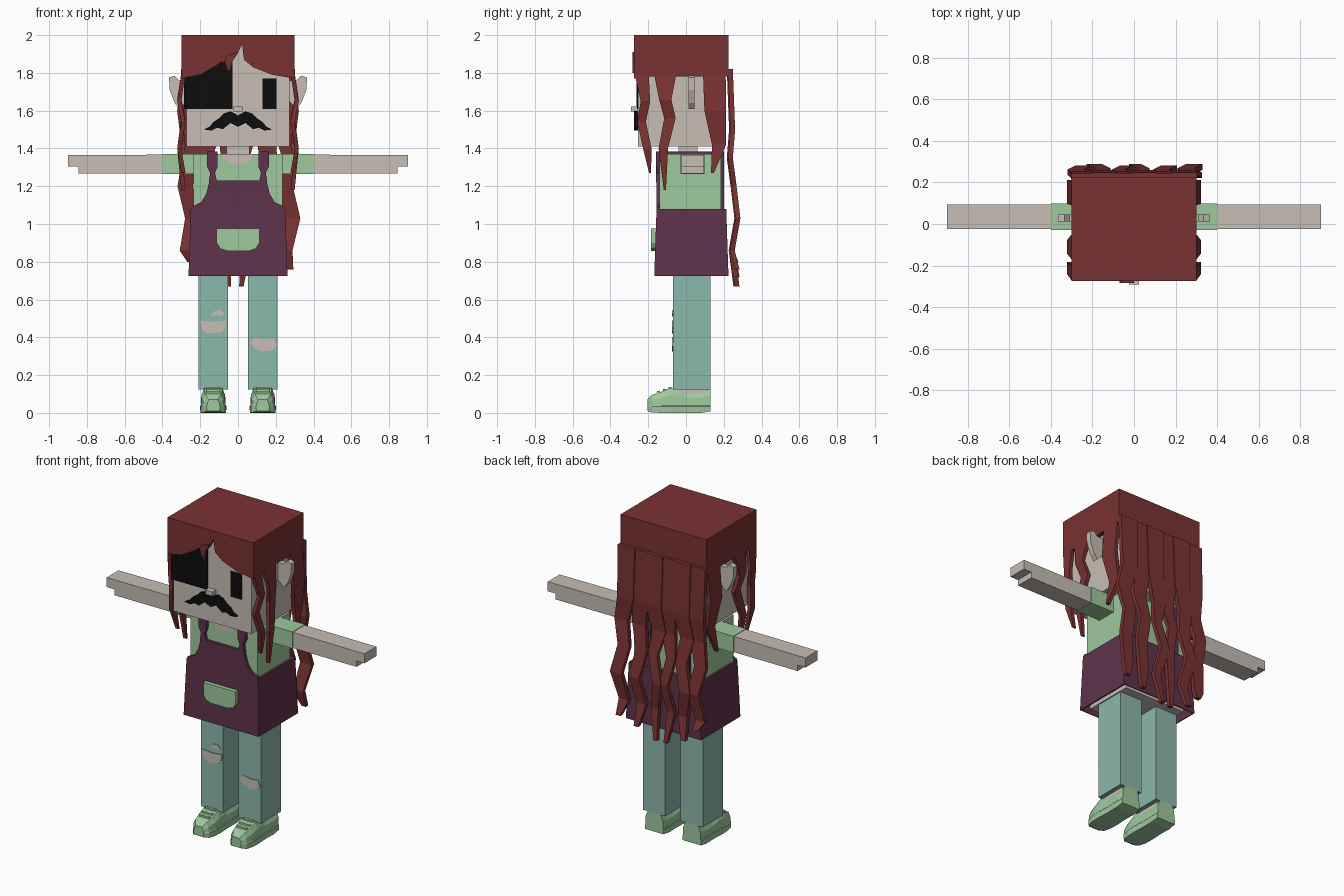
import bpy, bmesh

cube = bpy.data.objects.get("Cube")
if cube:
    bpy.data.objects.remove(cube, do_unlink=True)


def material(name, r, g, b):
    m = bpy.data.materials.new(name)
    m.use_nodes = True
    m.diffuse_color = (r, g, b, 1)
    m.node_tree.nodes["Principled BSDF"].inputs["Base Color"].default_value = (r, g, b, 1)
    return m


SKIN = material("skin", .57, .51, .46)
HAIR = material("red_hair", .195, .032, .032)
GREEN = material("mint_green", .34, .58, .34)
TEAL = material("teal_denim", .26, .48, .41)
PURPLE = material("plum_apron", .115, .032, .07)
BLACK = material("black", .004, .004, .004)


def finish(name, bm, mat):
    bmesh.ops.recalc_face_normals(bm, faces=bm.faces)
    me = bpy.data.meshes.new(name)
    bm.to_mesh(me)
    bm.free()
    me.materials.append(mat)
    ob = bpy.data.objects.new(name, me)
    bpy.context.collection.objects.link(ob)
    return ob


def loft(name, rings, mat, open_start=False):
    """Skin a list of equal-length closed rings and cap the ends."""
    bm = bmesh.new()
    vs = [[bm.verts.new(p) for p in ring] for ring in rings]
    n = len(vs[0])
    for a, b in zip(vs, vs[1:]):
        for i in range(n):
            j = (i + 1) % n
            bm.faces.new((a[i], a[j], b[j], b[i]))
    if not open_start:
        bm.faces.new(vs[0])
    bm.faces.new(vs[-1])
    return finish(name, bm, mat)


def prism(name, pts, y0, y1, mat, s=1):
    """Front outline (x, z) pushed from y0 to y1; s=-1 mirrors it."""
    return loft(name, [[(s * x, y, z) for x, z in pts] for y in (y0, y1)], mat)


def rect(x0, x1, y0, y1, z):
    return [(x0, y0, z), (x1, y0, z), (x1, y1, z), (x0, y1, z)]


def box(name, x0, x1, y0, y1, z0, z1, mat):
    return loft(name, [rect(x0, x1, y0, y1, z) for z in (z0, z1)], mat)


def both(half):
    """Complete a half outline by mirroring it."""
    return half + [(-x, z) for x, z in reversed(half) if x > 0]


# Head and face
box("head", -.272, .272, -.255, .21, 1.41, 1.97, SKIN)
box("neck", -.06, .06, -.04, .06, 1.34, 1.43, SKIN)
box("nose", -.025, .025, -.29, -.25, 1.595, 1.622, SKIN)
box("left_eye", .13, .205, -.26, -.25, 1.61, 1.77, BLACK)
box("eye_patch", -.285, -.03, -.262, -.23, 1.61, 1.86, BLACK)
prism("moustache", both([(0, 1.575), (.04, 1.597), (.075, 1.585), (.1, 1.56), (.13, 1.54),
                         (.15, 1.515), (.18, 1.5), (.14, 1.495), (.11, 1.51), (.08, 1.502),
                         (.04, 1.535), (0, 1.515)]), -.275, -.25, BLACK)
EAR = [(.26, 1.76), (.31, 1.76), (.335, 1.785), (.365, 1.775), (.362, 1.71),
       (.335, 1.64), (.31, 1.61), (.26, 1.66)]

# Hair cap and cut fringe
box("hair_cap", -.3, .3, -.25, .225, 1.78, 2, HAIR)
prism("fringe", [(-.3, 2), (-.3, 1.77), (-.2, 1.79), (-.13, 1.83), (-.075, 1.865),
                 (-.06, 1.82), (-.045, 1.8), (-.035, 1.86), (-.01, 1.89), (.022, 1.95),
                 (.032, 1.87), (.08, 1.83), (.18, 1.79), (.3, 1.77), (.3, 2)],
      -.275, -.25, HAIR)
prism("fringe_lock", [(-.06, 1.89), (-.07, 1.86), (-.045, 1.8), (-.03, 1.86), (0, 1.91)],
      -.284, -.27, HAIR)


def side_lock(name, pts, s):
    rings = []
    for i, (y, z, w) in enumerate(pts):
        x = .278 + (.022 if i % 2 else 0)
        rings.append([(s * x, y - w / 2, z), (s * (x + .022), y - w / 2, z),
                      (s * (x + .022), y + w / 2, z), (s * x, y + w / 2, z)])
    loft(name, rings, HAIR)


SIDE_LOCKS = {
    "front": [(-.235, 1.8, .075), (-.215, 1.65, .05), (-.235, 1.54, .045),
              (-.205, 1.4, .045), (-.19, 1.27, .01)],
    "middle": [(-.11, 1.8, .12), (-.11, 1.66, .065), (-.085, 1.56, .06),
               (-.12, 1.4, .05), (-.112, 1.18, .012)],
    "rear": [(.15, 1.8, .12), (.155, 1.6, .115), (.175, 1.42, .075), (.14, 1.27, .015)],
}

# Long wavy locks down the back: position, tip height, width, wave direction
BACK_LOCKS = [(-.265, .8, .08, 1), (-.165, .72, .075, -1), (-.06, .67, .06, 1),
              (.03, .67, .06, -1), (.145, .72, .075, 1), (.265, .76, .08, 1)]
LEVELS = [(1.82, 0, 0), (1.5, 0, .012), (1.35, .015, 0), (1.2, -.015, .02),
          (1.03, .025, .04), (.86, -.01, .01)]
for n, (x, tip, w, wave) in enumerate(BACK_LOCKS):
    rings = []
    for i, (z, dx, out) in enumerate(LEVELS + [(tip, .012, .035)]):
        spread = (.06, .056, .046, w / 2, w / 2, w * .42, w * .2)[i]
        c = x + wave * dx
        if i < 2:
            c = -.243 + n * .0972
        y = .216 + out + (n % 2) * .006
        rings.append(rect(c - spread, c + spread, y, y + .026, z))
    loft("back_lock_%d" % n, rings, HAIR)

# Torso and neckline
box("shirt", -.235, .235, -.14, .185, .76, 1.37, GREEN)
prism("neckline", both([(0, 1.315), (.045, 1.322), (.075, 1.345), (.085, 1.37)]),
      -.145, -.138, SKIN)
box("hips", -.215, .215, -.135, .185, .735, .8, SKIN)

# Apron skirt, bib and pocket
skirt = loft("apron_skirt", [rect(-.262, .262, -.168, .225, .725),
                             rect(-.25, .25, -.156, .213, 1.08)], PURPLE, True)
shell = skirt.modifiers.new("thickness", "SOLIDIFY")
shell.thickness = .008
prism("apron_bib", both([(.25, 1.07), (.245, 1.09), (.195, 1.115), (.168, 1.16), (.15, 1.23)]),
      -.157, -.138, PURPLE)
prism("pocket", both([(.113, .975), (.113, .9), (.095, .87), (.06, .858)]),
      -.185, -.155, GREEN)
STRAP = [(.108, 1.385), (.165, 1.385), (.165, 1.305), (.147, 1.27), (.155, 1.22),
         (.11, 1.22), (.122, 1.27), (.108, 1.305)]


def shoe(name, cx):
    # Section along the foot: depth, half width, lift, top height
    sections = [(-.205, .035, .01, .07), (-.18, .058, .002, .095), (-.13, .068, 0, .112),
                (-.085, .07, 0, .132), (-.04, .068, 0, .128), (0, .066, 0, .112),
                (.08, .068, 0, .112), (.13, .066, .008, .128)]
    rings = []
    for y, w, lift, h in sections:
        half = [(w * .97, lift), (w, .035), (w * .94, .04), (w * .9, h * .72), (w * .68, h)]
        rings.append([(cx + a, y, z) for a, z in both(half)])
    loft(name, rings, GREEN)
    for i, (y, z) in enumerate([(-.085, .13), (-.115, .118), (-.145, .108)]):
        box("%s_lace_%d" % (name, i), cx - .036, cx + .036, y - .008, y + .008,
            z - .02, z + .008, GREEN)


# Parts that come in left and right pairs
for side, s in (("left", 1), ("right", -1)):
    prism(side + "_ear", EAR, .012, .045, SKIN, s)
    for part, pts in SIDE_LOCKS.items():
        side_lock("%s_%s_lock" % (side, part), pts, s)
    prism(side + "_sleeve", [(.2, 1.265), (.4, 1.265), (.4, 1.37), (.2, 1.37)],
          -.028, .098, GREEN, s)
    prism(side + "_arm", [(.39, 1.268), (.845, 1.268), (.845, 1.305), (.9, 1.305),
                          (.9, 1.365), (.39, 1.367)], -.025, .094, SKIN, s)
    prism(side + "_strap_front", STRAP, -.16, -.138, PURPLE, s)
    prism(side + "_strap_top", STRAP[:2] + [(.165, 1.365), (.108, 1.365)],
          -.16, .2, PURPLE, s)
    prism(side + "_strap_back", STRAP[:2] + [(.165, 1.06), (.108, 1.06)],
          .18, .2, PURPLE, s)
    cx = s * .131
    box(side + "_trouser_leg", cx - .077, cx + .077, -.07, .13, .125, .76, TEAL)
    box(side + "_ankle", cx - .05, cx + .05, -.04, .11, .08, .13, SKIN)
    shoe(side + "_shoe", cx)

# Ripped knees
RIPS = {
    "right_knee_rip": [(-.203, .49), (-.125, .483), (-.06, .49), (-.065, .455), (-.085, .428),
                       (-.16, .42), (-.188, .435)],
    "right_small_rip": [(-.145, .51), (-.125, .54), (-.09, .545), (-.072, .525), (-.085, .512),
                        (-.115, .52)],
    "left_knee_rip": [(.058, .375), (.09, .4), (.14, .39), (.19, .395), (.206, .355),
                      (.18, .33), (.13, .325), (.09, .34)],
}
for name, pts in RIPS.items():
    prism(name, pts, -.075, -.068, SKIN)
